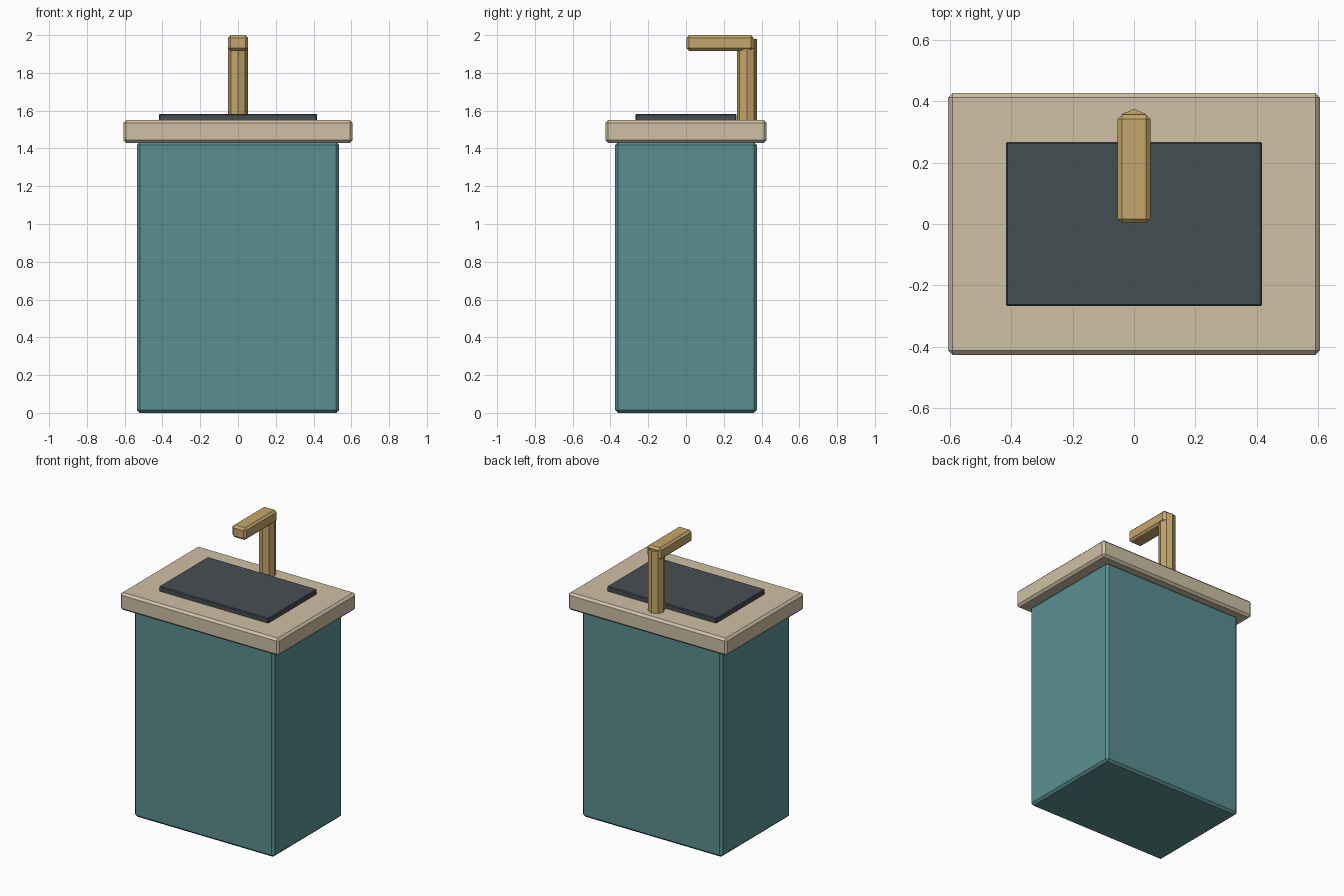
import bpy
import bmesh
from math import radians

cube = bpy.data.objects.get("Cube")
if cube:
    bpy.data.objects.remove(cube, do_unlink=True)


def material(name, rgb):
    linear = [(c / 255 / 12.92) if c < 11 else ((c / 255 + 0.055) / 1.055) ** 2.4 for c in rgb]
    mat = bpy.data.materials.new(name)
    mat.use_nodes = True
    mat.diffuse_color = (*linear, 1)
    mat.node_tree.nodes["Principled BSDF"].inputs["Base Color"].default_value = (*linear, 1)
    return mat


def finish(bm, name, mat, bevel=0):
    mesh = bpy.data.meshes.new(name)
    bm.to_mesh(mesh)
    bm.free()
    mesh.materials.append(mat)
    obj = bpy.data.objects.new(name, mesh)
    bpy.context.collection.objects.link(obj)
    if bevel:
        mod = obj.modifiers.new("chamfer", "BEVEL")
        mod.width = bevel
        mod.segments = 1
    return obj


def box(name, mat, half_x, y_range, z_range, bevel):
    """Chamfered box, symmetric across x."""
    bm = bmesh.new()
    bmesh.ops.create_cube(bm, size=1)
    (y0, y1), (z0, z1) = y_range, z_range
    for v in bm.verts:
        v.co.x *= 2 * half_x
        v.co.y = y1 if v.co.y > 0 else y0
        v.co.z = z1 if v.co.z > 0 else z0
    return finish(bm, name, mat, bevel)


teal = material("teal paint", (90, 143, 145))
stone = material("beige stone", (207, 192, 166))
slate = material("dark slate", (70, 78, 82))
brass = material("brass", (197, 166, 107))

# Cabinet, counter and basin
box("cabinet", teal, 0.535, (-0.375, 0.375), (0, 1.434), 0.015)
box("countertop", stone, 0.607, (-0.427, 0.427), (1.43, 1.55), 0.015)
box("basin", slate, 0.418, (-0.267, 0.267), (1.54, 1.583), 0.005)

# Tap: octagonal post with a corner facing the back, and a square spout
bm = bmesh.new()
bmesh.ops.create_cone(bm, cap_ends=True, segments=8, radius1=0.053, radius2=0.053, depth=0.44)
post = finish(bm, "tap_post", brass)
post.location = (0, 0.322, 1.759)
box("tap_spout", brass, 0.053, (0.003, 0.357), (1.917, 2.0), 0.014)
